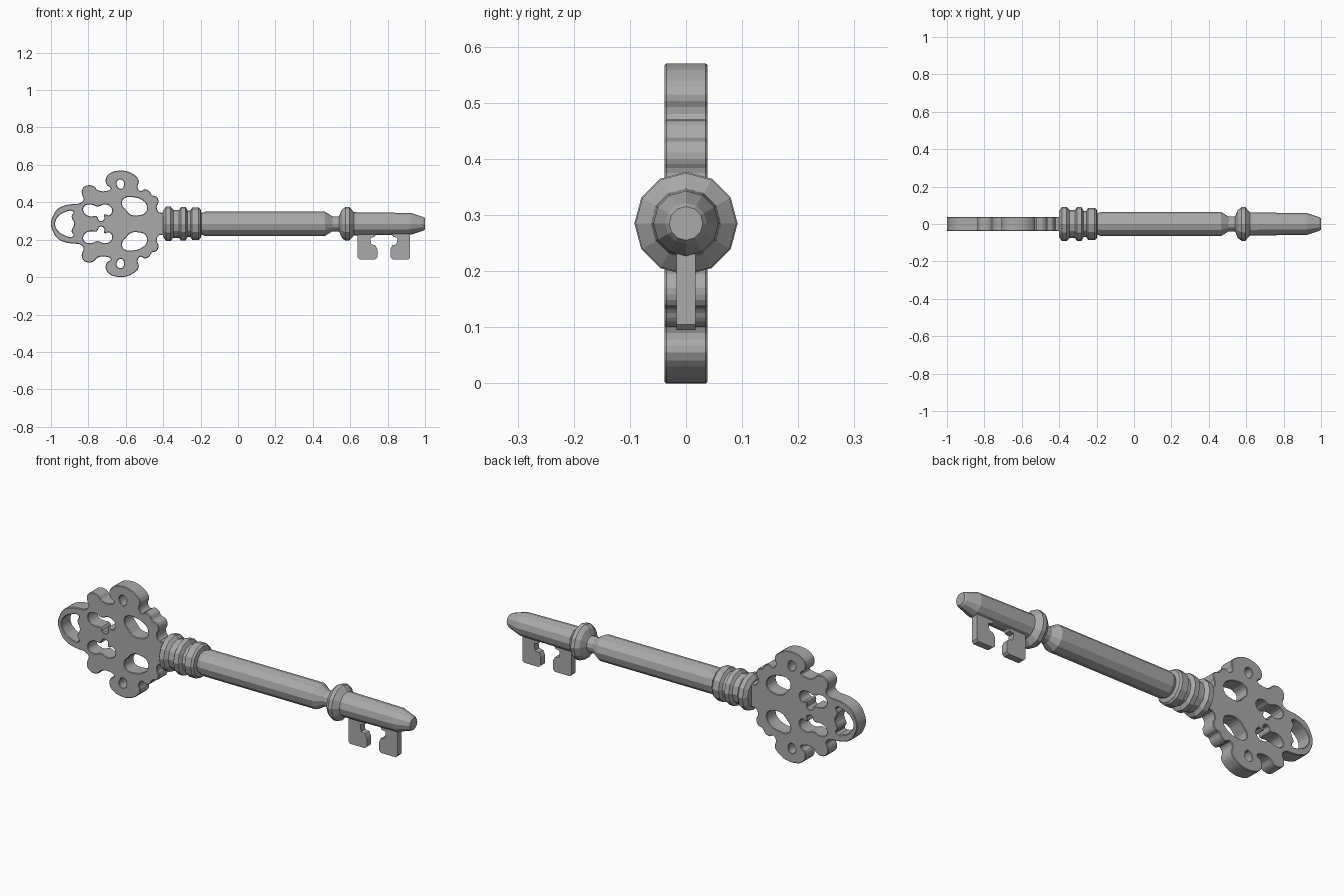
import bpy
import bmesh
from math import pi

AXIS = 0.285   # height of the shaft's centre line
UNIT = 0.01    # the profiles below are in hundredths

default = bpy.data.objects.get("Cube")
if default:
    bpy.data.objects.remove(default)

# One plain metal for the whole key
metal = bpy.data.materials.new("grey metal")
metal.use_nodes = True
grey = (0.4, 0.4, 0.4, 1)
metal.diffuse_color = grey
shader = next(n for n in metal.node_tree.nodes if n.type == 'BSDF_PRINCIPLED')
shader.inputs["Base Color"].default_value = grey


def add_object(name, mesh):
    mesh.materials.clear()
    mesh.materials.append(metal)
    for face in mesh.polygons:
        face.use_smooth = False
    obj = bpy.data.objects.new(name, mesh)
    bpy.context.collection.objects.link(obj)
    obj.location.z = AXIS
    return obj


def flip(points):
    """Mirror a loop across the shaft's centre line."""
    return [(x, -h) for x, h in points]


def close_half(points):
    """Join an upper half outline to its mirror image."""
    return points + [p for p in reversed(flip(points)) if p not in points]


def plate(name, loops, half_depth, rounded, rim=0.0):
    """Upright plate filled from closed loops; inner loops become holes."""
    curve = bpy.data.curves.new(name + " outline", 'CURVE')
    curve.dimensions = '2D'
    curve.fill_mode = 'BOTH'
    curve.extrude = half_depth - rim
    curve.bevel_depth = rim
    curve.bevel_resolution = 0
    curve.offset = -rim
    curve.resolution_u = 3
    for loop in loops:
        spline = curve.splines.new('BEZIER')
        spline.bezier_points.add(len(loop) - 1)
        spline.use_cyclic_u = True
        for point, (x, h) in zip(spline.bezier_points, loop):
            point.co = (x * UNIT, h * UNIT, 0)
            kind = 'AUTO' if rounded else 'VECTOR'
            point.handle_left_type = point.handle_right_type = kind
    helper = bpy.data.objects.new(name + " helper", curve)
    bpy.context.collection.objects.link(helper)
    bpy.context.view_layer.update()
    graph = bpy.context.evaluated_depsgraph_get()
    mesh = bpy.data.meshes.new_from_object(helper.evaluated_get(graph))
    bpy.data.objects.remove(helper)
    bm = bmesh.new()
    bm.from_mesh(mesh)
    bmesh.ops.remove_doubles(bm, verts=bm.verts, dist=0.0002)
    bmesh.ops.recalc_face_normals(bm, faces=bm.faces)
    bm.to_mesh(mesh)
    bm.free()
    obj = add_object(name, mesh)
    obj.rotation_euler.x = pi / 2
    return obj


def turned(name, profile, sides=12):
    """Spin a (position, radius) profile around the long axis."""
    bm = bmesh.new()
    verts = [bm.verts.new((x * UNIT, 0, r * UNIT)) for x, r in profile]
    edges = [bm.edges.new(pair) for pair in zip(verts, verts[1:])]
    bmesh.ops.spin(bm, geom=verts + edges, cent=(0, 0, 0), axis=(1, 0, 0),
                   angle=2 * pi, steps=sides)
    bmesh.ops.remove_doubles(bm, verts=bm.verts, dist=0.0001)
    bmesh.ops.recalc_face_normals(bm, faces=bm.faces)
    mesh = bpy.data.meshes.new(name)
    bm.to_mesh(mesh)
    bm.free()
    return add_object(name, mesh)


# Ornate bow: scalloped upper half, mirrored below
bow_edge = [(-38, 6), (-42, 6), (-43.5, 9), (-42.5, 11.5), (-43.5, 14.5),
            (-46, 15.3), (-47.5, 17.5), (-50, 18.5), (-52, 17.5),
            (-53.7, 19.5), (-53, 23), (-56, 26.5), (-60, 28.2), (-64, 28.4),
            (-68.5, 27), (-70.7, 24), (-70, 20.6), (-68, 19), (-70, 17.7),
            (-75, 18), (-77, 20), (-80.5, 20.6), (-83, 19), (-83.5, 16),
            (-82.5, 13), (-84.6, 11), (-88, 10.6), (-92, 10), (-96.3, 8),
            (-99, 4), (-100, 0)]
ring_hole = [(-87.5, 0), (-89, 4), (-88, 6.5), (-93, 6), (-96.5, 3.5), (-97.8, 0)]
tip_hole = [(-64.5, 23), (-62, 23.5), (-61, 20.5), (-62.5, 18.7), (-64.5, 20)]
wide_hole = [(-61, 13.5), (-56, 14.2), (-51, 12.5), (-48.7, 9.5), (-49.5, 6),
             (-53, 4.6), (-57, 4.8), (-60, 7.5), (-62, 10.5)]
curl_hole = [(-82.5, 9), (-79, 10.4), (-75, 9.2), (-71.5, 10.4), (-68, 9),
             (-67.3, 6.5), (-69, 4.5), (-71.5, 5), (-71.5, 2.5), (-74, 1.6),
             (-75.5, 4), (-79, 4), (-82, 5.5)]
holes = [tip_hole, wide_hole, curl_hole]
loops = [close_half(bow_edge), close_half(ring_hole)]
loops += holes + [flip(hole) for hole in holes]
plate("bow", loops, 0.038, rounded=True, rim=0.003)

# Ringed collar next to the bow
turned("collar", [(-40, 0), (-40, 7), (-38.5, 9.2), (-36, 9.2), (-34.5, 7.5),
                  (-31.5, 7.5), (-30.5, 9), (-28, 9), (-27, 7), (-25.5, 7),
                  (-24.5, 8.6), (-21, 8.6), (-20, 7.8), (-19.5, 5.5), (-19.5, 0)])

# Shaft with neck, bulge and tapered tip
turned("shaft", [(-20, 0), (-20, 5.5), (-17.5, 6.5), (46.5, 6.5), (50.5, 4),
                 (54, 4), (55.5, 7.5), (57.5, 9), (59.5, 9), (62, 6.2),
                 (92.5, 5.8), (99, 3.7), (100, 3), (100, 0)])

# Toothed bit: one half, mirrored about its middle
middle = 78
tooth = [(64, -4), (64, -18), (65, -19), (73.3, -19), (74.5, -18), (74.5, -13.5),
         (73.5, -11.5), (71.3, -11), (70.7, -7.5), (73, -7), (74, -5.5)]
bit = tooth + [(2 * middle - x, h) for x, h in reversed(tooth)]
bit += [(middle, -3)]
plate("bit", [bit], 0.017, rounded=False)
